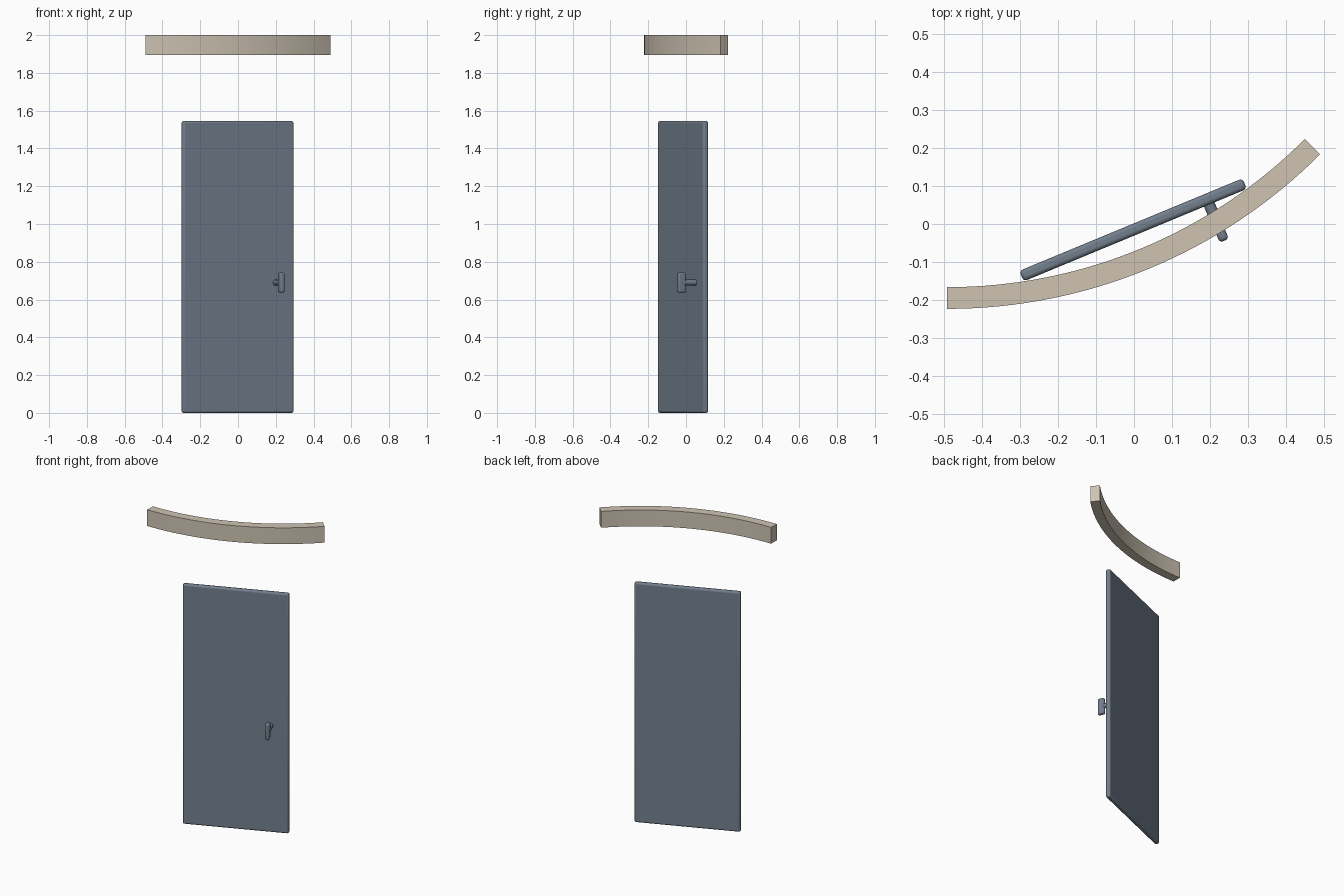
import bpy, bmesh, math
from mathutils import Matrix, Vector

if "Cube" in bpy.data.objects:
    bpy.data.objects.remove(bpy.data.objects["Cube"])


def material(name, rgb):
    m = bpy.data.materials.new(name)
    m.diffuse_color = (*rgb, 1)
    m.use_nodes = True
    m.node_tree.nodes["Principled BSDF"].inputs["Base Color"].default_value = m.diffuse_color
    return m


slate = material("slate blue", (0.17, 0.21, 0.265))
stone = material("warm stone", (0.62, 0.55, 0.45))

# Local door frame: x along the leaf, -y out of the front face
DOOR = Matrix.Translation((-0.0025, -0.0155, 0)) @ Matrix.Rotation(math.radians(22.5), 4, 'Z')


def finish(bm, name, mat, bevel=0.0, segments=3, matrix=Matrix()):
    bmesh.ops.recalc_face_normals(bm, faces=bm.faces)
    me = bpy.data.meshes.new(name)
    bm.to_mesh(me)
    bm.free()
    me.materials.append(mat)
    ob = bpy.data.objects.new(name, me)
    bpy.context.collection.objects.link(ob)
    ob.matrix_world = matrix
    if bevel:
        mod = ob.modifiers.new("rounded edges", 'BEVEL')
        mod.width = bevel
        mod.segments = segments
    bpy.ops.object.select_all(action='DESELECT')
    ob.select_set(True)
    bpy.context.view_layer.objects.active = ob
    bpy.ops.object.shade_smooth_by_angle(angle=math.radians(35))
    return ob


def box(name, mat, size, centre, bevel, matrix):
    bm = bmesh.new()
    bmesh.ops.create_cube(bm, size=1)
    bmesh.ops.scale(bm, vec=size, verts=bm.verts)
    bmesh.ops.translate(bm, vec=centre, verts=bm.verts)
    return finish(bm, name, mat, bevel, 3, matrix)


# Door leaf and upright grip
box("door_leaf", slate, (0.635, 0.03, 1.545), (0, 0, 0.7725), 0.01, DOOR)
box("handle_grip", slate, (0.026, 0.043, 0.106), (0.2107, -0.0965, 0.69), 0.009, DOOR)

# Handle stem from the front face to the grip
bm = bmesh.new()
bmesh.ops.create_cone(bm, cap_ends=True, segments=24, radius1=0.015, radius2=0.015, depth=0.08)
bmesh.ops.rotate(bm, cent=(0, 0, 0), matrix=Matrix.Rotation(math.pi / 2, 3, 'X'), verts=bm.verts)
bmesh.ops.translate(bm, vec=Vector((0.2107, -0.05, 0.69)), verts=bm.verts)
finish(bm, "handle_stem", slate, matrix=DOOR)

# Curved overhead beam: rectangular section swept through 45 degrees
CX, CY, R_IN, R_OUT, STEPS = -0.491, 1.163, 1.329, 1.386, 32
bm = bmesh.new()
section = [bm.verts.new((CX, CY - r, z)) for r, z in
           ((R_IN, 1.895), (R_OUT, 1.895), (R_OUT, 2.0), (R_IN, 2.0))]
face = bm.faces.new(section)
start = bmesh.ops.duplicate(bm, geom=[face])
swept = [g for g in start["geom"] if isinstance(g, bmesh.types.BMFace)]
bmesh.ops.spin(bm, geom=swept, cent=(CX, CY, 0), axis=(0, 0, 1),
               angle=math.radians(45), steps=STEPS)
# Keep one start cap only
bmesh.ops.remove_doubles(bm, verts=bm.verts, dist=0.0005)
finish(bm, "curved_beam", stone)
